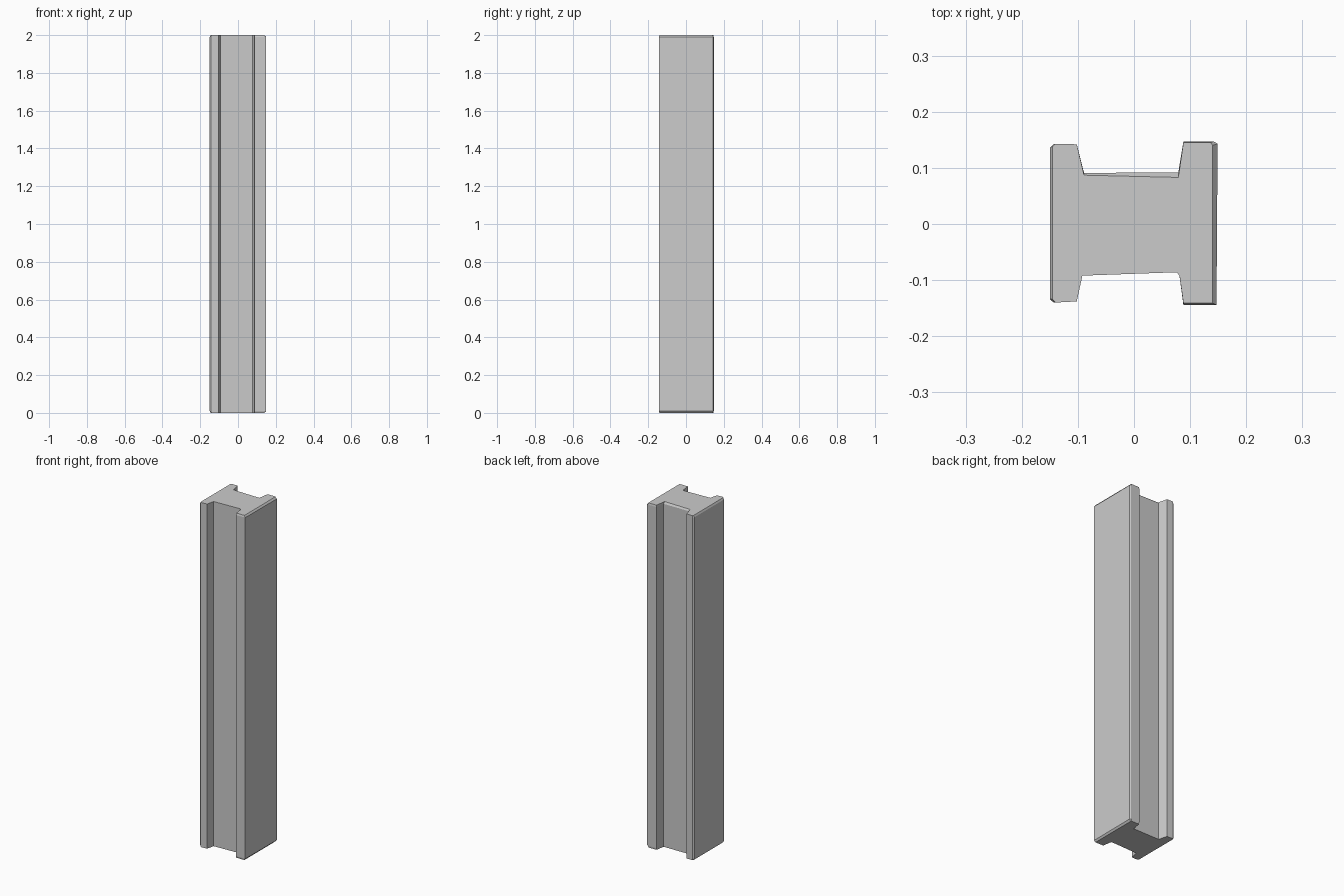
import bpy, bmesh

if "Cube" in bpy.data.objects:
    bpy.data.objects.remove(bpy.data.objects["Cube"])

# H-shaped cross-section, counter-clockwise from the front left corner
profile = [
    (-0.143, -0.140), (-0.102, -0.138), (-0.092, -0.092), (0.076, -0.086),
    (0.081, -0.092), (0.088, -0.144), (0.147, -0.144), (0.149, 0.143),
    (0.142, 0.147), (0.088, 0.147), (0.079, 0.092), (-0.089, 0.091),
    (-0.102, 0.142), (-0.143, 0.143), (-0.150, 0.136), (-0.150, -0.134),
]


def section(bm, z, end):
    """One ring of the beam; end rings pull in the outer faces as a chamfer."""
    ring = []
    for i, (x, y) in enumerate(profile):
        if end:
            x = max(-0.145, min(0.140, x))
            y = max(-0.141, min(0.145, y))
            if z > 1 and i in (10, 11):      # worn rear edge of the web
                y = 0.083 if i == 10 else 0.087
            if i == 14:
                y = 0.138
            if i == 0:
                x = -0.140
            if i == 13:
                x = -0.140
            if i == 7:
                y = 0.140
            if i == 8:
                x = 0.137
        ring.append(bm.verts.new((x, y, z)))
    return ring


# Beam body with chamfered ends
bm = bmesh.new()
rings = [section(bm, z, e) for z, e in
         ((0.0, True), (0.010, False), (1.990, False), (2.0, True))]
n = len(profile)
for low, high in zip(rings, rings[1:]):
    for i in range(n):
        j = (i + 1) % n
        bm.faces.new((low[i], low[j], high[j], high[i]))
bm.faces.new(rings[0][::-1])
bm.faces.new(rings[-1])
bmesh.ops.recalc_face_normals(bm, faces=bm.faces)

mesh = bpy.data.meshes.new("beam")
bm.to_mesh(mesh)
bm.free()
beam = bpy.data.objects.new("beam", mesh)
bpy.context.collection.objects.link(beam)
